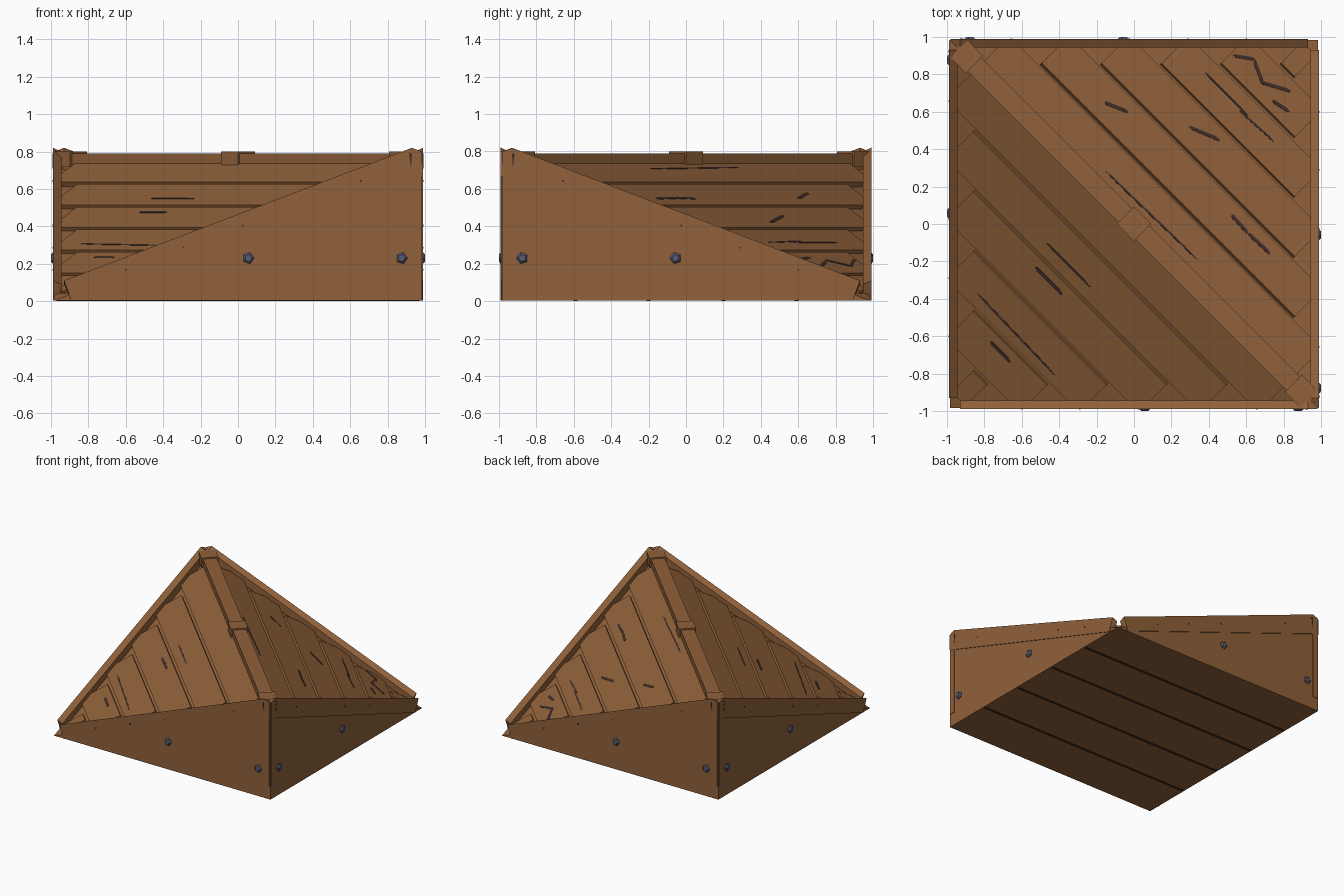
import bpy, bmesh, math

cube = bpy.data.objects.get("Cube")
if cube:
    bpy.data.objects.remove(cube, do_unlink=True)


def material(name, rgb):
    m = bpy.data.materials.new(name)
    m.use_nodes = True
    m.diffuse_color = (*rgb, 1)
    bsdf = next(n for n in m.node_tree.nodes if n.type == 'BSDF_PRINCIPLED')
    bsdf.inputs["Base Color"].default_value = (*rgb, 1)
    return m


WOOD = material("brown wood", (0.278, 0.119, 0.042))
DARK = material("dark groove", (0.05, 0.022, 0.01))
CRACK = material("wood crack", (0.05, 0.027, 0.022))
STEEL = material("slate steel", (0.1, 0.105, 0.17))

R2 = math.sqrt(2)
RIDGE, SPAN = 0.73, 1.93


def hull(name, points, mat):
    """Convex flat-faced part around the given points."""
    bm = bmesh.new()
    for p in points:
        bm.verts.new(p)
    res = bmesh.ops.convex_hull(bm, input=bm.verts[:])
    loose = {g for g in res["geom_interior"] if isinstance(g, bmesh.types.BMVert)}
    bmesh.ops.delete(bm, geom=list(loose), context='VERTS')
    bmesh.ops.dissolve_limit(bm, angle_limit=0.002, verts=bm.verts[:], edges=bm.edges[:])
    bmesh.ops.recalc_face_normals(bm, faces=bm.faces[:])
    me = bpy.data.meshes.new(name)
    me.materials.append(mat)
    bm.to_mesh(me)
    bm.free()
    ob = bpy.data.objects.new(name, me)
    bpy.context.collection.objects.link(ob)
    return ob


def box(name, x, y, z, mat):
    return hull(name, [(a, b, c) for a in x for b in y for c in z], mat)


def diagonal(t, d, z):
    """Ridge frame: t runs along the ridge, d across it."""
    return ((t + d) / R2, (d - t) / R2, z)


def on_slope(outline, low, high):
    """Lay an outline on the roof slope and thicken it square to the slope."""
    pts = []
    for x, y in outline:
        k = math.copysign(RIDGE / SPAN, x + y)
        n = math.sqrt(1 + 2 * k * k)
        z = RIDGE - k * (x + y)
        pts += [(x + k * h / n, y + k * h / n, z + h / n) for h in (low, high)]
    return pts


# Solid core with four triangular walls
E = 0.984
hull("roof_core", [(x, y, 0.003) for x in (-E, E) for y in (-E, E)]
     + [(E, -E, RIDGE), (-E, E, RIDGE)], WOOD)

# Gaps between the floor boards
for i, y in enumerate((-0.59, -0.2, 0.2, 0.59)):
    box(f"floor_gap_{i + 1}", (-0.97, 0.97), (y - 0.011, y + 0.011), (0, 0.006), DARK)

# Roof planks, each with a notched upper corner
for side, sg in (("back", 1), ("front", -1)):
    for i in range(6):
        s0, s1 = 0.013 + 0.32 * i, 0.333 + 0.32 * i
        d0 = (s0 + 0.014) / R2
        d1 = (min(s1, 1.87) - 0.014) / R2
        t0 = 0.85 * R2 - d0
        dm = min(0.938 * R2 - t0, d1)
        half = [(t0, d0), (t0, dm), (0.938 * R2 - d1, d1)]
        outline = [diagonal(t * k, d * sg, 0)[:2] for t, d in half for k in (1, -1)]
        hull(f"{side}_plank_{i + 1}", on_slope(outline, -0.008, 0.03), WOOD)

# Cracks in the planks, as tapered slivers
CRACKS = [(-.17, .64, -.04, .59), (.28, .51, .45, .44), (.37, .8, .6, .57),
          (.51, .04, .6, -.06), (-.16, .27, .33, -.2), (.52, .89, .64, .87),
          (.63, .87, .68, .74), (.66, .75, .83, .7), (-.46, -.09, -.22, -.33),
          (-.52, -.22, -.37, -.37), (-.83, -.36, -.41, -.8), (-.76, -.62, -.65, -.73),
          (.73, .65, .82, .59), (.55, .6, .74, .43), (.6, -.06, .72, -.17)]
for i, (xa, ya, xb, yb) in enumerate(CRACKS):
    length = math.hypot(xb - xa, yb - ya)
    nx, ny = (ya - yb) / length, (xb - xa) / length
    w = 0.005 if length > 0.22 else 0.009
    outline = [(xa, ya), (xb, yb)]
    for f, k in ((0.05, w), (0.85, w), (0.12, -w), (0.96, -w)):
        outline.append((xa + (xb - xa) * f + nx * k, ya + (yb - ya) * f + ny * k))
    hull(f"crack_{i + 1}", on_slope(outline, 0.027, 0.032), CRACK)

# Ridge beam and the three saddles over it
hull("ridge_beam", [diagonal(t, d, z) for t in (-1.28, 1.28)
                    for d in (-0.052, 0.052) for z in (0.68, 0.79)], WOOD)
for label, c in (("left", 1.27), ("middle", 0), ("right", -1.27)):
    hull(f"ridge_saddle_{label}", [diagonal(c + t, d, z) for t in (-0.065, 0.065)
                                   for d in (-0.065, 0.065) for z in (0.72, 0.8)], WOOD)

# Wall trim, laid out on the front wall and repeated on the other three
WALLS = {"front": lambda x, y, z: (x, y, z), "left": lambda x, y, z: (-y, -x, z),
         "back": lambda x, y, z: (-x, -y, z), "right": lambda x, y, z: (y, x, z)}
TRIM = [(-0.89, 0.003), (0.98, 0.67), (0.98, 0.8), (0.93, 0.82), (-0.93, 0.11)]

for wall, place in WALLS.items():
    # Sloping gable board, its top leaning inwards
    pts = []
    for i, (x, z) in enumerate(TRIM):
        pts.append(place(x, -0.99, z))
        pts.append(place(x, -0.945, z - (0.02 if i > 1 else 0)))
    hull(f"{wall}_gable_board", pts, WOOD)
    # Corner post plate
    hull(f"{wall}_corner_post", [place(x, y, z) for x in (0.93, 0.975)
                                 for y in (-0.97, -0.988) for z in (0.11, 0.68)], WOOD)
    # Five-sided bolts
    for j, cx in enumerate((0.055, 0.875)):
        ring = []
        for k in range(5):
            a = math.tau * k / 5
            for y, r in ((-0.98, 0.032), (-0.99, 0.032), (-1.0, 0.02)):
                ring.append(place(cx + r * math.cos(a), y, 0.23 + r * math.sin(a)))
        hull(f"{wall}_bolt_{j + 1}", ring, STEEL)
    # Nail heads and the split in the top of the gable board
    for j, x in enumerate((-0.6, -0.29, 0.025, 0.655)):
        z = 0.395 + 0.378 * x
        hull(f"{wall}_nail_{j + 1}", [place(x + a, y, z + b) for a in (-0.004, 0.004)
                                      for b in (-0.005, 0.005) for y in (-0.985, -0.992)], DARK)
    hull(f"{wall}_split", [place(x, y, z) for y in (-0.985, -0.992)
                           for x, z in ((0.915, 0.79), (0.93, 0.79), (0.925, 0.71))], CRACK)
